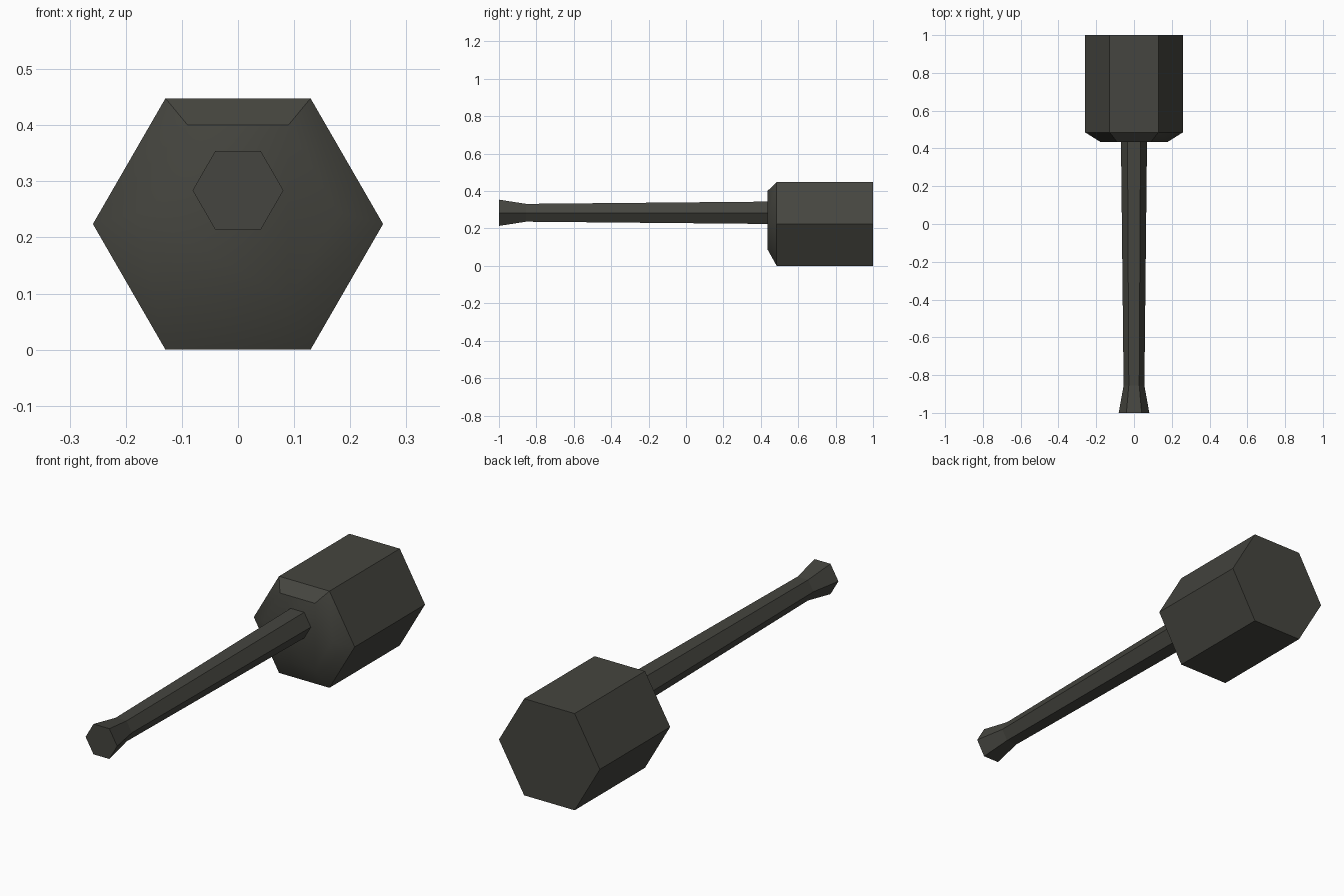
import bpy, bmesh, math

if "Cube" in bpy.data.objects:
    bpy.data.objects.remove(bpy.data.objects["Cube"])

mat = bpy.data.materials.new("dark warm grey")
mat.diffuse_color = (0.06, 0.06, 0.05, 1)
mat.use_nodes = True
mat.node_tree.nodes["Principled BSDF"].inputs["Base Color"].default_value = mat.diffuse_color


def hex_loft(name, sections):
    """Loft hexagons (y, centre z, radius) along y, capped at both ends."""
    bm = bmesh.new()
    rings = []
    for y, z, r in sections:
        rings.append([bm.verts.new((r * math.cos(i * math.pi / 3), y,
                                    z + r * math.sin(i * math.pi / 3)))
                      for i in range(6)])
    for a, b in zip(rings, rings[1:]):
        for i in range(6):
            j = (i + 1) % 6
            bm.faces.new((a[i], a[j], b[j], b[i]))
    bm.faces.new(rings[0])
    bm.faces.new(rings[-1])
    bmesh.ops.recalc_face_normals(bm, faces=bm.faces)
    me = bpy.data.meshes.new(name)
    bm.to_mesh(me)
    bm.free()
    me.materials.append(mat)
    ob = bpy.data.objects.new(name, me)
    bpy.context.collection.objects.link(ob)
    return ob


# Slim tapered handle with a flared butt
hex_loft("handle", [(-1, 0.284, 0.081), (-0.855, 0.284, 0.055),
                    (0.445, 0.284, 0.069)])

# Heavy hexagonal head; the chamfered front is offset upwards
head = hex_loft("mallet_head", [(0.435, 0.245, 0.179), (0.485, 0.224, 0.2586),
                                (1, 0.224, 0.2586)])

# Soft shading on the front chamfer, except its crisp top facet
bpy.context.view_layer.objects.active = head
head.select_set(True)
bpy.ops.object.shade_smooth_by_angle(angle=math.radians(43))
for p in head.data.polygons:
    if p.normal.y < -0.1 and p.normal.z > 0.6:
        p.use_smooth = False
